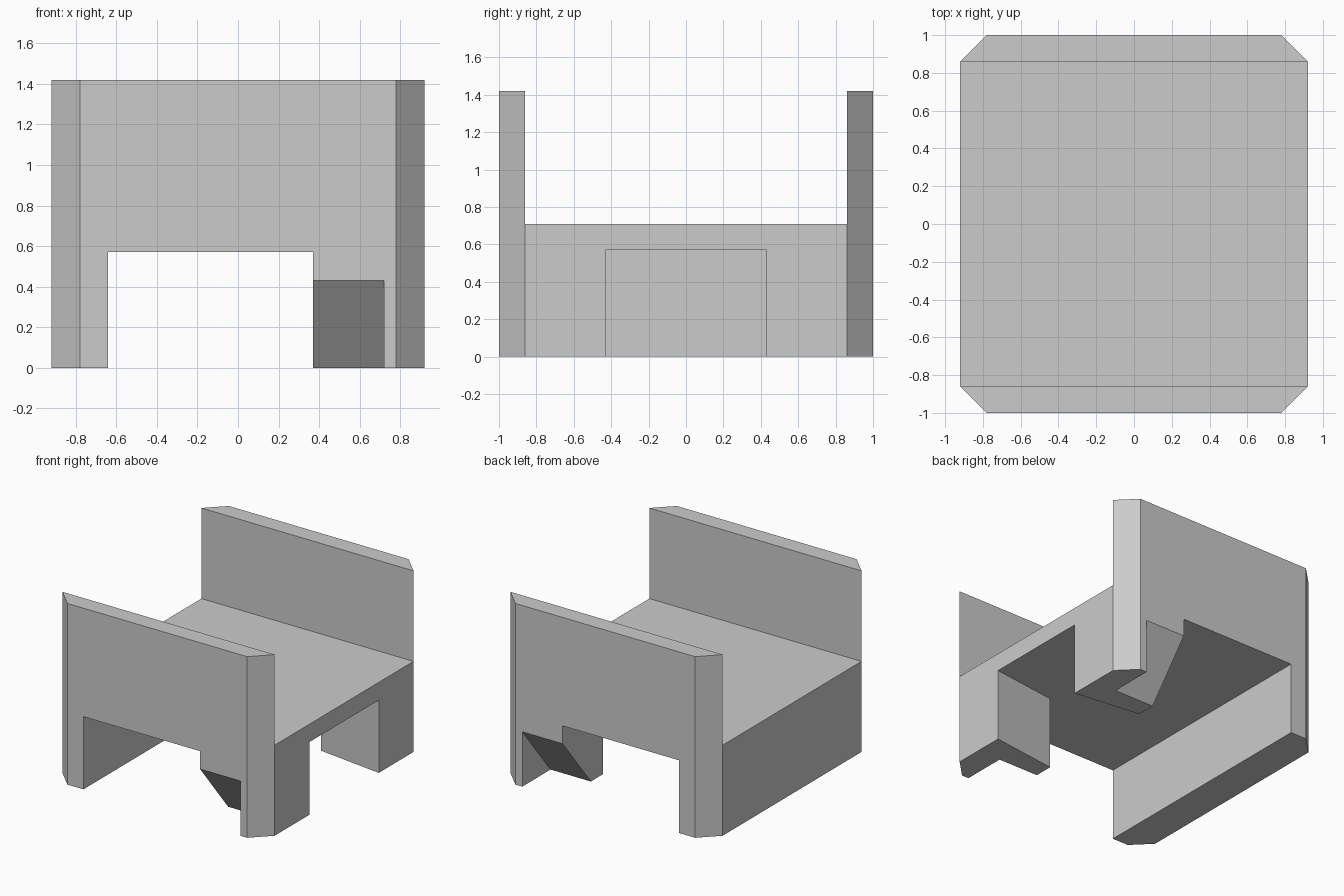
import bpy
import bmesh
from mathutils import Vector

cube = bpy.data.objects.get("Cube")
if cube:
    bpy.data.objects.remove(cube, do_unlink=True)

# Overall sizes
W, L, H = 0.92, 1.0, 1.42      # half width, half length, height
CHAMFER = 0.14
DECK_TOP, DECK_UNDER = 0.71, 0.57
WALL_IN, LEG_IN = -0.64, 0.37  # inner faces of the solid wall and the legs

grey = bpy.data.materials.new("plain grey")
grey.use_nodes = True
colour = (0.6, 0.6, 0.6, 1)
grey.diffuse_color = colour
grey.node_tree.nodes["Principled BSDF"].inputs["Base Color"].default_value = colour


def prism(name, outline, sweep):
    """Solid made by sweeping a closed outline of 3D points along a vector."""
    bm = bmesh.new()
    face = bm.faces.new([bm.verts.new(p) for p in outline])
    swept = bmesh.ops.extrude_face_region(bm, geom=[face])
    verts = [g for g in swept["geom"] if isinstance(g, bmesh.types.BMVert)]
    bmesh.ops.translate(bm, verts=verts, vec=Vector(sweep))
    bmesh.ops.recalc_face_normals(bm, faces=bm.faces)
    mesh = bpy.data.meshes.new(name)
    bm.to_mesh(mesh)
    bm.free()
    mesh.materials.append(grey)
    obj = bpy.data.objects.new(name, mesh)
    bpy.context.collection.objects.link(obj)
    return obj


def cut(body, cutter):
    """Subtract the cutter from the body and discard it."""
    cutter.hide_render = True
    mod = body.modifiers.new("cut", 'BOOLEAN')
    mod.operation, mod.solver, mod.object = 'DIFFERENCE', 'EXACT', cutter
    bpy.context.view_layer.objects.active = body
    bpy.ops.object.modifier_apply(modifier=mod.name)
    bpy.data.objects.remove(cutter, do_unlink=True)


# Block with chamfered corners, holding the deck, end panels, wall and legs
w, l = W - CHAMFER, L - CHAMFER
corners = [(w, -L), (W, -l), (W, l), (w, L), (-w, L), (-W, l), (-W, -l), (-w, -L)]
body = prism("bed_body", [(x, y, 0) for x, y in corners], (0, 0, H))

# Space above the deck, between the two end panels
cut(body, prism("deck_cutter",
                [(-2, -l, DECK_TOP), (2, -l, DECK_TOP), (2, l, DECK_TOP), (-2, l, DECK_TOP)],
                (0, 0, 2)))

# Space under the deck: through tunnel plus a slightly flared side opening
half = [(WALL_IN, -2), (LEG_IN, -2), (LEG_IN, -0.5), (2 * W - LEG_IN, -0.36)]
plan = half + [(x, -y) for x, y in reversed(half)]
cut(body, prism("tunnel_cutter", [(x, y, -1) for x, y in plan], (0, 0, 1 + DECK_UNDER)))

# Sloped undercut in the foot of each leg
for side in (-1, 1):
    slope = [(1.35, 0.86), (0.3, -0.43), (1.35, -0.43)]
    cut(body, prism("foot_cutter", [(0.2, side * y, z) for y, z in slope], (0.52, 0, 0)))
